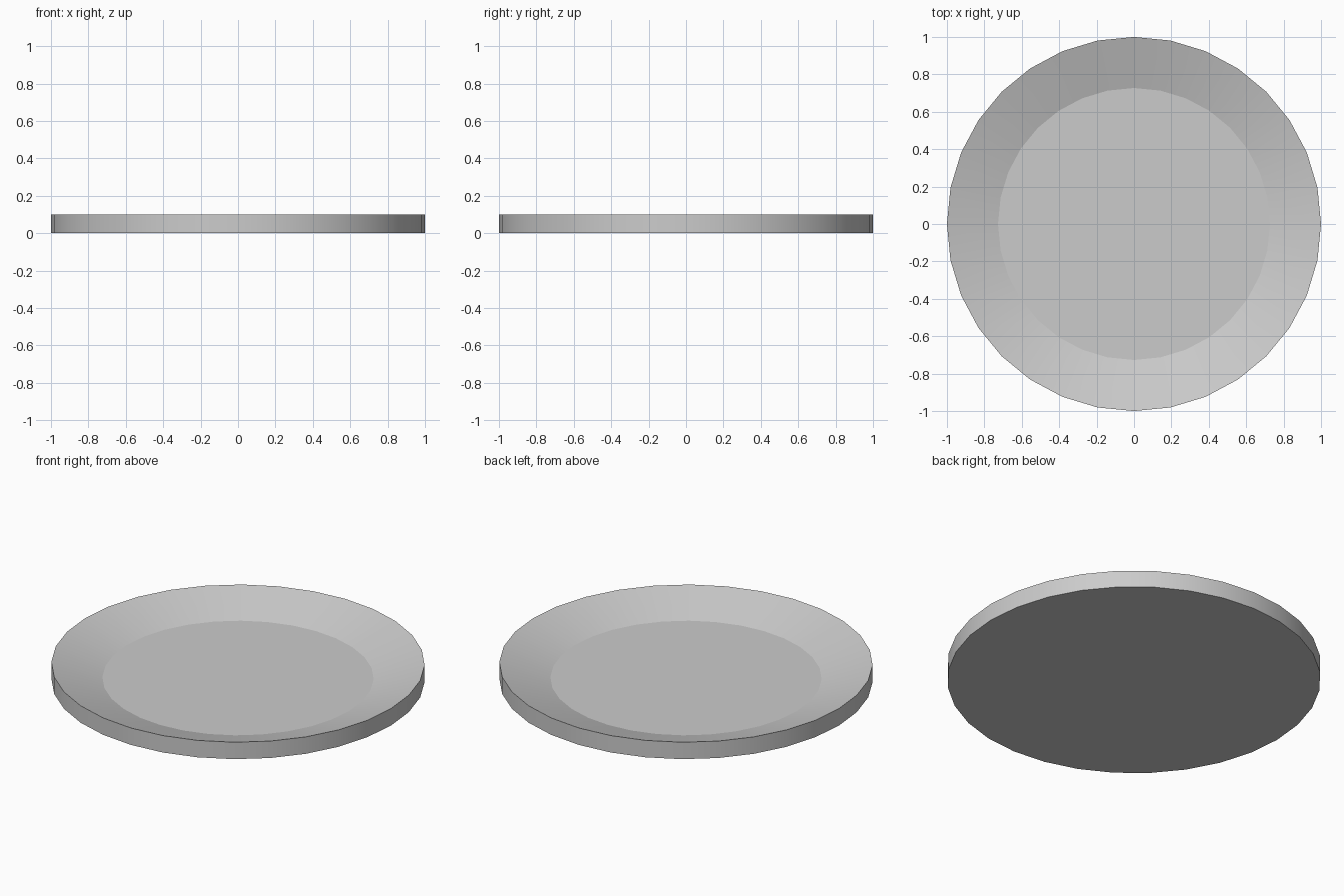
import bpy, bmesh, math

if "Cube" in bpy.data.objects:
    bpy.data.objects.remove(bpy.data.objects["Cube"])

SIDES = 32

# Plain grey material
grey = bpy.data.materials.new("light_grey")
grey.diffuse_color = (0.6, 0.6, 0.6, 1)
grey.use_nodes = True
grey.node_tree.nodes["Principled BSDF"].inputs["Base Color"].default_value = grey.diffuse_color

bm = bmesh.new()

def ring(radius, z):
    return [bm.verts.new((radius * math.cos(2 * math.pi * i / SIDES),
                          radius * math.sin(2 * math.pi * i / SIDES), z))
            for i in range(SIDES)]

# Rings: underside edge, rim, inner floor edge
rings = [ring(1.0, 0.0), ring(1.0, 0.1), ring(0.727, 0.0135)]

# Underside and sunken floor
bm.faces.new(rings[0][::-1])
bm.faces.new(rings[2])

# Outer wall and sloping inner wall, smooth around the circle
for lower, upper in zip(rings, rings[1:]):
    for i in range(SIDES):
        j = (i + 1) % SIDES
        bm.faces.new((lower[i], lower[j], upper[j], upper[i])).smooth = True

# Crisp edges along every ring
for r in rings:
    for i in range(SIDES):
        bm.edges.get((r[i], r[(i + 1) % SIDES])).smooth = False

mesh = bpy.data.meshes.new("plate")
bm.to_mesh(mesh)
bm.free()
mesh.materials.append(grey)
plate = bpy.data.objects.new("plate", mesh)
bpy.context.collection.objects.link(plate)
